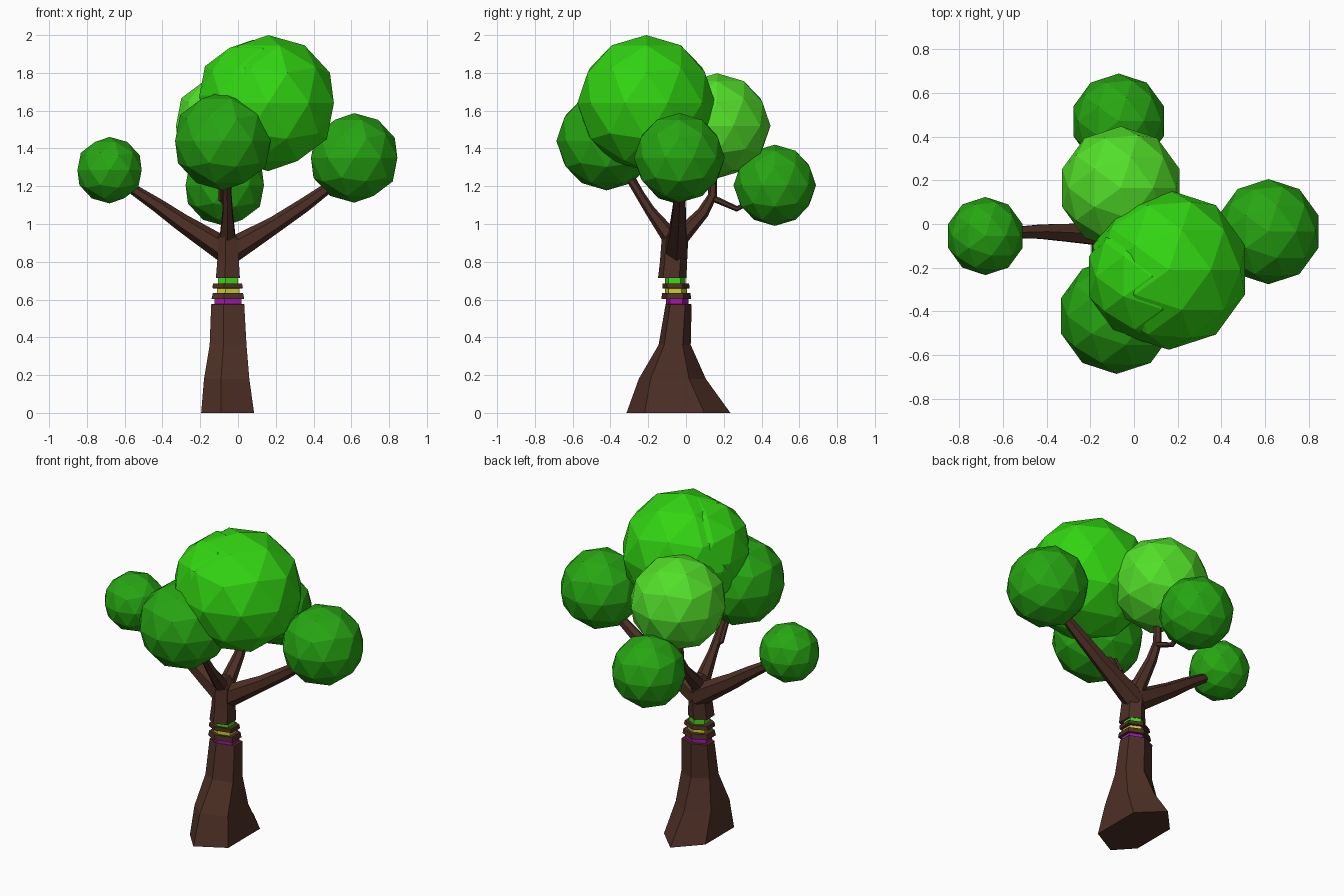
import bpy, bmesh, math
from mathutils import Vector


def material(name, rgb):
    m = bpy.data.materials.new(name)
    m.diffuse_color = (*rgb, 1)
    return m


BARK = material("brown bark", (0.075, 0.029, 0.019))
LEAF = material("bright green leaf", (0.032, 0.66, 0.006))
DARK = material("deep green leaf", (0.020, 0.38, 0.006))
LIGHT = material("light green leaf", (0.085, 0.74, 0.022))
PURPLE = material("purple band", (0.36, 0.008, 0.42))
YELLOW = material("yellow band", (0.62, 0.62, 0.02))
GREEN = material("green band", (0.05, 0.68, 0.01))


def loft(name, rings, mats, seg_mats=None):
    """Skin a list of point rings, capping both ends."""
    bm = bmesh.new()
    rows = [[bm.verts.new(p) for p in ring] for ring in rings]
    n = len(rows[0])
    for s, (a, b) in enumerate(zip(rows, rows[1:])):
        for i in range(n):
            j = (i + 1) % n
            f = bm.faces.new((a[i], a[j], b[j], b[i]))
            f.material_index = seg_mats[s] if seg_mats else 0
    bm.faces.new(rows[0][::-1])
    bm.faces.new(rows[-1])
    bmesh.ops.recalc_face_normals(bm, faces=bm.faces)
    me = bpy.data.meshes.new(name)
    bm.to_mesh(me)
    bm.free()
    for m in mats:
        me.materials.append(m)
    ob = bpy.data.objects.new(name, me)
    bpy.context.collection.objects.link(ob)
    return ob


# Trunk: six-sided sections (z, x0, x1, y0, y1, colour of the part above)
TRUNK = [
    (0.00, -0.195, 0.085, -0.315, 0.235, 0),
    (0.18, -0.180, 0.060, -0.250, 0.105, 0),
    (0.36, -0.150, 0.045, -0.145, 0.025, 0),
    (0.575, -0.142, 0.033, -0.108, 0.030, 0),
    (0.576, -0.125, 0.018, -0.105, 0.012, 1),
    (0.602, -0.125, 0.018, -0.105, 0.012, 0),
    (0.603, -0.140, 0.033, -0.130, 0.027, 0),
    (0.634, -0.133, 0.027, -0.127, 0.024, 0),
    (0.635, -0.110, 0.008, -0.112, 0.004, 2),
    (0.659, -0.110, 0.008, -0.112, 0.004, 0),
    (0.660, -0.136, 0.026, -0.125, 0.020, 0),
    (0.684, -0.132, 0.022, -0.125, 0.016, 0),
    (0.685, -0.106, 0.000, -0.112, -0.002, 3),
    (0.714, -0.106, 0.000, -0.112, -0.002, 0),
    (0.715, -0.117, 0.010, -0.148, 0.002, 0),
    (0.80, -0.110, 0.005, -0.138, 0.006, 0),
    (0.93, -0.105, -0.005, -0.128, 0.012, 0),
    (0.98, -0.080, -0.030, -0.080, -0.020, 0),
]
OUTLINE = [(1, -0.65), (1, 0.5), (0, 1), (-1, 0.46), (-1, -0.58), (-0.25, -1)]
rings = [[((x0 + x1) / 2 + u * (x1 - x0) / 2, (y0 + y1) / 2 + v * (y1 - y0) / 2, z)
          for u, v in OUTLINE] for z, x0, x1, y0, y1, _ in TRUNK]
loft("trunk", rings, [BARK, PURPLE, YELLOW, GREEN], [r[5] for r in TRUNK])


# Branches: tapered six-sided tubes along (x, y, z, radius) points
def branch(name, path):
    pts = [Vector(p[:3]) for p in path]
    rings = []
    for i, p in enumerate(pts):
        d = (pts[min(i + 1, len(pts) - 1)] - pts[max(i - 1, 0)]).normalized()
        side = d.cross(Vector((0, 1, 0) if abs(d.x) > 0.5 else (1, 0, 0))).normalized()
        up = d.cross(side)
        r = path[i][3]
        rings.append([p + r * (math.cos(a) * side + math.sin(a) * up)
                      for a in (k * math.pi / 3 for k in range(6))])
    loft(name, rings, [BARK])


branch("left_branch", [(-0.05, -0.05, 0.85, 0.068), (-0.30, -0.04, 1.01, 0.047),
                       (-0.42, -0.035, 1.095, 0.038), (-0.58, -0.04, 1.20, 0.026)])
branch("right_branch", [(-0.05, -0.05, 0.85, 0.068), (0.20, -0.04, 1.00, 0.045),
                        (0.35, -0.035, 1.10, 0.038), (0.53, -0.035, 1.23, 0.025)])
branch("front_branch", [(-0.055, -0.06, 0.90, 0.050), (-0.055, -0.19, 1.07, 0.028),
                        (-0.06, -0.31, 1.26, 0.020)])
branch("front_twig", [(-0.055, -0.20, 1.08, 0.020), (-0.09, -0.22, 1.13, 0.016),
                      (-0.09, -0.28, 1.24, 0.014)])
branch("back_branch", [(-0.055, -0.04, 0.92, 0.048), (-0.055, 0.09, 1.06, 0.032),
                       (-0.055, 0.14, 1.15, 0.025), (-0.055, 0.145, 1.32, 0.020)])
branch("back_twig", [(-0.055, 0.135, 1.14, 0.018), (-0.055, 0.27, 1.08, 0.015),
                     (-0.06, 0.36, 1.13, 0.012)])

# Foliage: faceted balls (name, centre, radius, colour)
BALLS = [
    ("crown_foliage", (0.16, -0.21, 1.64), 0.36, LEAF),
    ("crown_side_foliage", (0.08, -0.24, 1.68), 0.295, LEAF),
    ("front_foliage", (-0.08, -0.42, 1.44), 0.262, DARK),
    ("right_foliage", (0.615, -0.035, 1.35), 0.237, DARK),
    ("left_foliage", (-0.68, -0.055, 1.285), 0.176, DARK),
    ("back_foliage", (-0.07, 0.47, 1.205), 0.215, DARK),
    ("upper_back_foliage", (-0.06, 0.165, 1.52), 0.278, LIGHT),
]
for name, centre, radius, mat in BALLS:
    bpy.ops.mesh.primitive_ico_sphere_add(subdivisions=2, radius=radius, location=centre)
    ob = bpy.context.object
    ob.name = name
    ob.scale = (1.015, 1.015, 1)
    ob.data.materials.append(mat)
